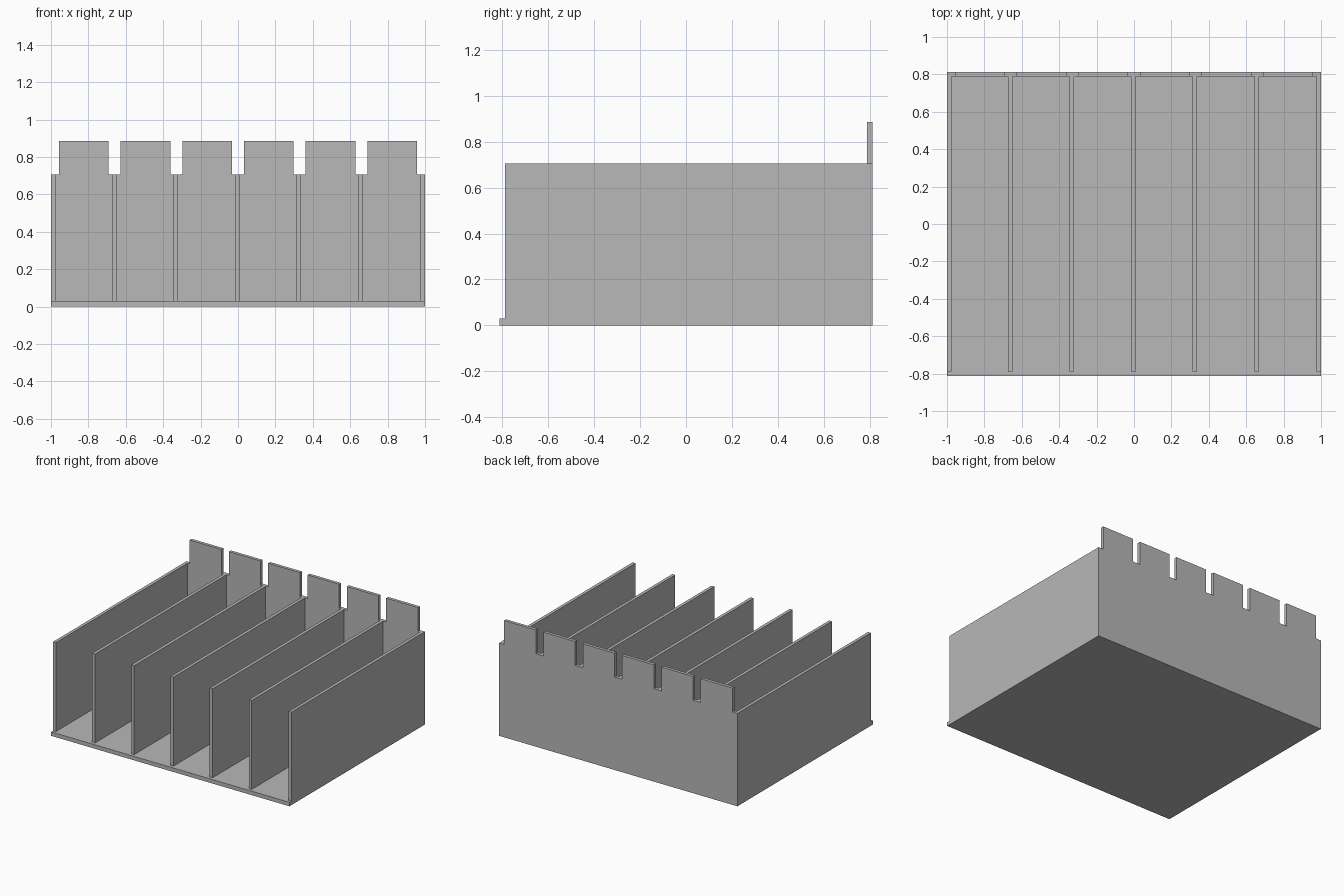
import bpy
import bmesh

if "Cube" in bpy.data.objects:
    bpy.data.objects.remove(bpy.data.objects["Cube"], do_unlink=True)

WIDTH = 1.0          # half width
DEPTH = 0.812        # half depth
SHEET = 0.024        # sheet thickness
FLOOR_TOP = 0.03
WALL_TOP = 0.705
TAB_TOP = 0.886
BACK_FACE = DEPTH - SHEET

grey = bpy.data.materials.new("plain grey")
grey.use_nodes = True
colour = (0.48, 0.48, 0.48, 1)
grey.diffuse_color = colour
grey.node_tree.nodes["Principled BSDF"].inputs["Base Color"].default_value = colour


def add_object(name, bm):
    bmesh.ops.recalc_face_normals(bm, faces=bm.faces)
    mesh = bpy.data.meshes.new(name)
    bm.to_mesh(mesh)
    bm.free()
    mesh.materials.append(grey)
    obj = bpy.data.objects.new(name, mesh)
    bpy.context.collection.objects.link(obj)
    return obj


def box(name, low, high):
    bm = bmesh.new()
    bmesh.ops.create_cube(bm, size=1)
    for v in bm.verts:
        v.co = [lo + (c + 0.5) * (hi - lo) for c, lo, hi in zip(v.co, low, high)]
    return add_object(name, bm)


# Floor plate, with a small lip ahead of the dividers
box("floor", (-WIDTH, -DEPTH, 0), (WIDTH, BACK_FACE, FLOOR_TOP))

# Back wall: one extruded outline with six raised tabs
outline = [(-WIDTH, 0), (-WIDTH, WALL_TOP)]
for i in range(6):
    centre = (i - 2.5) * 0.33
    left, right = centre - 0.133, centre + 0.133
    outline += [(left, WALL_TOP), (left, TAB_TOP), (right, TAB_TOP), (right, WALL_TOP)]
outline += [(WIDTH, WALL_TOP), (WIDTH, 0)]
bm = bmesh.new()
face = bm.faces.new([bm.verts.new((x, BACK_FACE, z)) for x, z in outline])
extruded = bmesh.ops.extrude_face_region(bm, geom=[face], use_keep_orig=True)
moved = [g for g in extruded["geom"] if isinstance(g, bmesh.types.BMVert)]
bmesh.ops.translate(bm, verts=moved, vec=(0, SHEET, 0))
add_object("back_wall", bm)

# Two side walls and the five dividers between them
side = WIDTH - SHEET / 2
centres = [-side] + [i * 0.329 - 0.003 for i in range(-2, 3)] + [side]
for i, x in enumerate(centres):
    name = "side_wall" if i in (0, 6) else "divider"
    box(name, (x - SHEET / 2, -BACK_FACE, FLOOR_TOP), (x + SHEET / 2, BACK_FACE, WALL_TOP))
